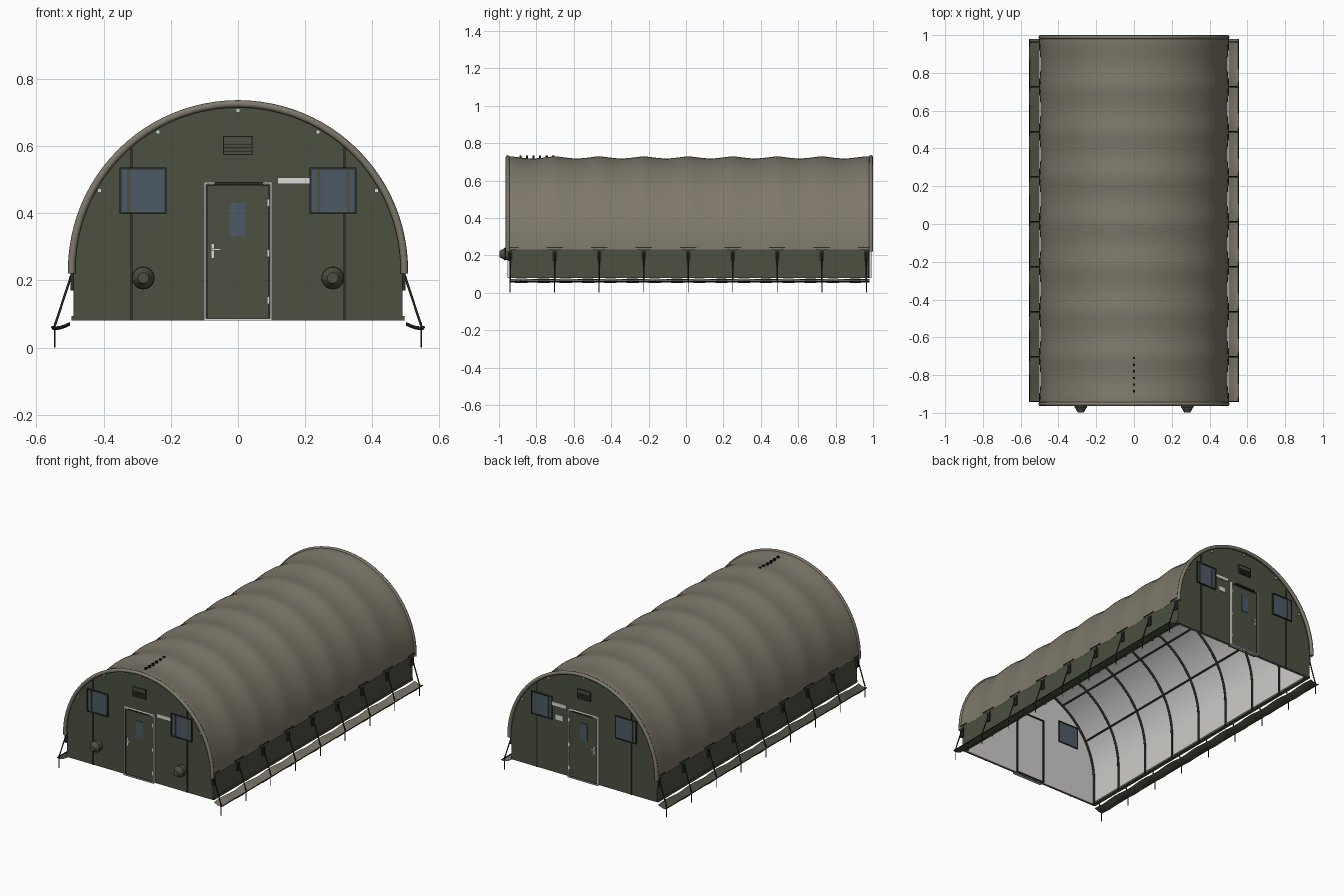
import bpy, bmesh, math
from mathutils import Matrix, Vector

cube = bpy.data.objects.get("Cube")
if cube:
    bpy.data.objects.remove(cube)


def material(name, r, g, b):
    m = bpy.data.materials.new(name)
    m.use_nodes = True
    m.diffuse_color = (r, g, b, 1)
    bsdf = m.node_tree.nodes["Principled BSDF"]
    bsdf.inputs["Base Color"].default_value = (r, g, b, 1)
    bsdf.inputs["Roughness"].default_value = 0.9
    return m


TAN = material("tan canvas", 0.21, 0.19, 0.145)
GREEN = material("olive green", 0.072, 0.082, 0.052)
DARK = material("dark metal", 0.025, 0.028, 0.02)
GLASS = material("blue grey glass", 0.075, 0.10, 0.135)
WHITE = material("off white trim", 0.7, 0.7, 0.66)
LINER = material("white liner", 0.62, 0.61, 0.59)
BLACK = material("black", 0.008, 0.008, 0.008)

MID, HALF = 0.018, 0.955      # lengthwise centre and end wall distance
SPRING, FLOOR = 0.23, 0.08    # arch spring height and wall foot
BAY = 0.238
RIBS = [-0.94 + BAY * i for i in range(9)]


def finish(bm, name, mat, smooth=False):
    me = bpy.data.meshes.new(name)
    bm.to_mesh(me)
    bm.free()
    ob = bpy.data.objects.new(name, me)
    bpy.context.collection.objects.link(ob)
    me.materials.append(mat)
    for p in me.polygons:
        p.use_smooth = smooth
    return ob


def boxes(name, mat, items):
    bm = bmesh.new()
    for x0, x1, y0, y1, z0, z1 in items:
        size = Vector((x1 - x0, abs(y1 - y0), z1 - z0))
        mid = Vector((x0 + x1, y0 + y1, z0 + z1)) / 2
        bmesh.ops.create_cube(bm, size=1, matrix=Matrix.Translation(mid) @ Matrix.Diagonal(size.to_4d()))
    return finish(bm, name, mat)


def tubes(name, mat, paths, radius):
    cu = bpy.data.curves.new(name, 'CURVE')
    cu.dimensions = '3D'
    cu.bevel_depth, cu.bevel_resolution, cu.use_fill_caps = radius, 2, True
    for path in paths:
        sp = cu.splines.new('POLY')
        sp.points.add(len(path) - 1)
        for pt, co in zip(sp.points, path):
            pt.co = (*co, 1)
    tmp = bpy.data.objects.new(name + " path", cu)
    bm = bmesh.new()
    me = bpy.data.meshes.new_from_object(tmp)
    bm.from_mesh(me)
    bpy.data.objects.remove(tmp)
    bpy.data.meshes.remove(me)
    return finish(bm, name, mat, True)


def loft(name, mat, section, ys, warp=None, smooth=True):
    """Sweep an x-z section along y, with an optional warp of each point."""
    bm = bmesh.new()
    rows = []
    for y in ys:
        pts = [(x, y, z) for x, z in section]
        rows.append([bm.verts.new(warp(*p) if warp else p) for p in pts])
    for a, b in zip(rows, rows[1:]):
        for i in range(len(section) - 1):
            bm.faces.new((a[i], a[i + 1], b[i + 1], b[i]))
    return finish(bm, name, mat, smooth)


def arch(r, foot=None, n=48):
    pts = [(-r * math.cos(math.pi * i / n), SPRING + r * math.sin(math.pi * i / n)) for i in range(n + 1)]
    return pts if foot is None else [(-r, foot)] + pts + [(r, foot)]


def span(a, b, n):
    return [a + (b - a) * i / n for i in range(n + 1)]


# Canvas roof, sagging between the ribs
def sag(x, y, z):
    up = max(0, z - SPRING) / 0.5
    k = 1 - 0.022 * abs(math.sin(math.pi * (y - RIBS[0]) / BAY)) ** 1.5 * (0.3 + 0.7 * up)
    return (x * k, y, SPRING + (z - SPRING) * k)


loft("roof_canvas", TAN, arch(0.499), span(MID - 0.971, MID + 0.971, 96), sag)
tubes("roof_end_rolls", TAN, [[(x, MID + s * 0.971, z) for x, z in arch(0.495, 0.22)] for s in (-1, 1)], 0.011)
boxes("roof_vent_holes", BLACK, [(-0.006, 0.006, y - 0.006, y + 0.006, 0.715, 0.733) for y in span(-0.885, -0.71, 5)])

# Interior liner and frame
loft("inner_liner", LINER, arch(0.478, FLOOR)[::-1], [MID - HALF, MID + HALF])
inner_ys = [min(max(y, -0.918), 0.952) for y in RIBS]
tubes("frame_ribs", DARK, [[(x, y, z) for x, z in arch(0.472, FLOOR)] for y in inner_ys], 0.006)
angles = [math.radians(a) for a in (-60, -30, 0, 30, 60)]
tubes("frame_purlins", DARK, [[(0.47 * math.sin(a), MID + s * 0.94, SPRING + 0.47 * math.cos(a)) for s in (-1, 1)]
                              for a in angles], 0.005)

# Long side walls, eave strips, ropes, stakes and ground flaps
for s, side in ((-1, "right"), (1, "left")):
    def strip(a, b, y0, y1, z0, z1):
        return (min(s * a, s * b), max(s * a, s * b), y0, y1, z0, z1)

    wall = [(s * 0.49, FLOOR + 0.005), (s * 0.49, SPRING + 0.015)]
    loft(side + "_side_wall", GREEN, wall[::-s], [MID - HALF, MID + HALF], None, False)
    boxes(side + "_base_rail", GREEN, [strip(0.474, 0.496, MID - HALF, MID + HALF, FLOOR, 0.094)])
    boxes(side + "_eave_strips", DARK, [strip(0.495, 0.502, max(y - 0.045, -0.95), min(y + 0.045, 0.985), 0.238, 0.244)
                                        for y in RIBS])
    boxes(side + "_rope_tabs", DARK, [strip(0.488, 0.498, y - 0.012, y + 0.012, 0.17, 0.23) for y in RIBS])
    tubes(side + "_guy_ropes", DARK, [[(s * 0.496, y, 0.215), (s * 0.545, y, 0.065)] for y in RIBS], 0.0035)
    tubes(side + "_stakes", DARK, [[(s * 0.545, y, 0), (s * 0.545, y, 0.075)] for y in RIBS], 0.0025)

    def ripple(x, y, z):
        return (x, y, z + s * 0.004 * math.sin(2 * math.pi * (y - RIBS[0]) / BAY))

    flap = [(s * (0.5 + 0.054 * t), 0.072 - 0.02 * math.sin(t * 1.7) + 0.008 * t) for t in span(0, 1, 4)]
    flap = flap[::s]
    ys = span(-0.943, 0.98, 64)
    loft(side + "_ground_flap", TAN if s > 0 else GREEN, flap, ys, ripple)
    loft(side + "_flap_underside", GREEN, [(x, z - 0.003) for x, z in flap[::-1]], ys, ripple)
    tubes(side + "_flap_cord", DARK, [[(s * 0.554, y, 0.06) for y in (ys[0], ys[-1])]], 0.003)

# End walls, mirrored front to back; depth d is measured outward
for s, end in ((-1, "front"), (1, "back")):
    def plates(name, mat, items):
        return boxes(end + "_" + name, mat, [(x0, x1, MID + s * (HALF + d0), MID + s * (HALF + d1), z0, z1)
                                             for x0, x1, d0, d1, z0, z1 in items])

    def frame(x0, x1, z0, z1, w, d0, d1):
        return [(x0, x0 + w, d0, d1, z0, z1), (x1 - w, x1, d0, d1, z0, z1),
                (x0 + w, x1 - w, d0, d1, z0, z0 + w), (x0 + w, x1 - w, d0, d1, z1 - w, z1)]

    for name, mat, r, d0, d1 in (("wall", GREEN, 0.49, -0.004, 0.003), ("wall_liner", LINER, 0.478, -0.012, -0.006)):
        bm = bmesh.new()
        face = bm.faces.new([bm.verts.new((x, MID + s * (HALF + d0), z)) for x, z in arch(r, FLOOR)])
        new = bmesh.ops.extrude_face_region(bm, geom=[face])["geom"]
        bmesh.ops.translate(bm, vec=(0, s * (d1 - d0), 0), verts=[v for v in new if isinstance(v, bmesh.types.BMVert)])
        bmesh.ops.recalc_face_normals(bm, faces=bm.faces)
        finish(bm, end + "_" + name, mat)

    # Vertical seams and lacing lugs
    plates("seams", DARK, [(m * 0.317 - 0.004, m * 0.317 + 0.004, 0.003, 0.007, FLOOR, 0.595) for m in (-1, 1)])
    lugs = [(0.476 * math.sin(a), SPRING + 0.476 * math.cos(a)) for a in angles]
    plates("lugs", WHITE, [(x - 0.006, x + 0.006, 0.003, 0.011, z - 0.007, z + 0.005) for x, z in lugs])

    # Windows
    glass, trim, bars = [], [], []
    for x0 in (-0.35, 0.215):
        x1 = x0 + 0.135
        glass += [(x0, x1, 0.003, 0.008, 0.4, 0.53), (x0, x1, -0.015, -0.012, 0.4, 0.53)]
        trim += frame(x0 - 0.003, x1 + 0.003, 0.397, 0.535, 0.006, 0.003, 0.012)
        trim += frame(x0 - 0.003, x1 + 0.003, 0.397, 0.535, 0.006, -0.018, -0.012)
        bars += [(x - 0.005, x + 0.005, 0.008, 0.011, 0.4, 0.53) for x in (x0 + 0.025, x1 - 0.022)][:1 if x0 < 0 else 2]
    plates("windows", GLASS, glass)
    plates("window_frames", DARK, trim)
    plates("window_bars", GREEN, bars)

    # Door with frame, pane, handle and hinges
    plates("door", GREEN, [(-0.092, 0.092, 0.003, 0.010, 0.085, 0.48)])
    plates("door_gap", DARK, frame(-0.094, 0.094, 0.084, 0.484, 0.004, 0.003, 0.013))
    posts = frame(-0.101, 0.101, FLOOR, 0.493, 0.006, -0.004, 0.018)
    plates("door_frame", WHITE, posts)
    plates("door_header", DARK, [(-0.07, 0.075, 0.01, 0.02, 0.484, 0.492)])
    plates("door_pane", GLASS, [(-0.025, 0.023, 0.01, 0.013, 0.33, 0.43)])
    plates("door_handle", WHITE, [(-0.08, -0.07, 0.01, 0.016, 0.265, 0.31), (-0.08, -0.05, 0.016, 0.022, 0.288, 0.295)])
    plates("door_hinges", WHITE, [(0.087, 0.094, 0.01, 0.018, z, z + 0.022) for z in (0.13, 0.27, 0.42)])
    plates("inner_door", LINER, [(-0.09, 0.09, -0.018, -0.012, 0.085, 0.48)])
    plates("inner_door_frame", DARK, frame(-0.1, 0.1, FLOOR, 0.49, 0.006, -0.02, -0.012))

    # Louvred vent
    plates("louvre_back", GREEN, [(-0.045, 0.043, 0.003, 0.009, 0.573, 0.63)])
    plates("louvre_frame", DARK, frame(-0.045, 0.043, 0.573, 0.63, 0.003, 0.003, 0.012))
    plates("louvre_slats", DARK, [(-0.042, 0.04, 0.009, 0.013, z, z + 0.004) for z in span(0.582, 0.602, 2)])

    # Blank sign plates
    signs = [(0.118, 0.212, 0.003, 0.009, 0.486, 0.506)]
    if s > 0:
        signs.append((0.14, 0.19, 0.003, 0.009, 0.405, 0.435))
    plates("sign_plates", WHITE, signs)

# Round duct ports on the front
bm = bmesh.new()
turn = Matrix.Rotation(math.pi / 2, 4, 'X')
for x in (-0.282, 0.282):
    for r0, r1, y, h in ((0.032, 0.032, -0.953, 0.034), (0.032, 0.016, -0.984, 0.028)):
        bmesh.ops.create_cone(bm, cap_ends=True, segments=20, radius1=r0, radius2=r1, depth=h,
                              matrix=Matrix.Translation((x, y, 0.207)) @ turn)
finish(bm, "duct_ports", GREEN)
tubes("duct_port_bands", DARK, [[(x + 0.032 * math.cos(a), -0.968, 0.207 + 0.032 * math.sin(a))
                                 for a in span(0, 2 * math.pi, 20)] for x in (-0.282, 0.282)], 0.002)
